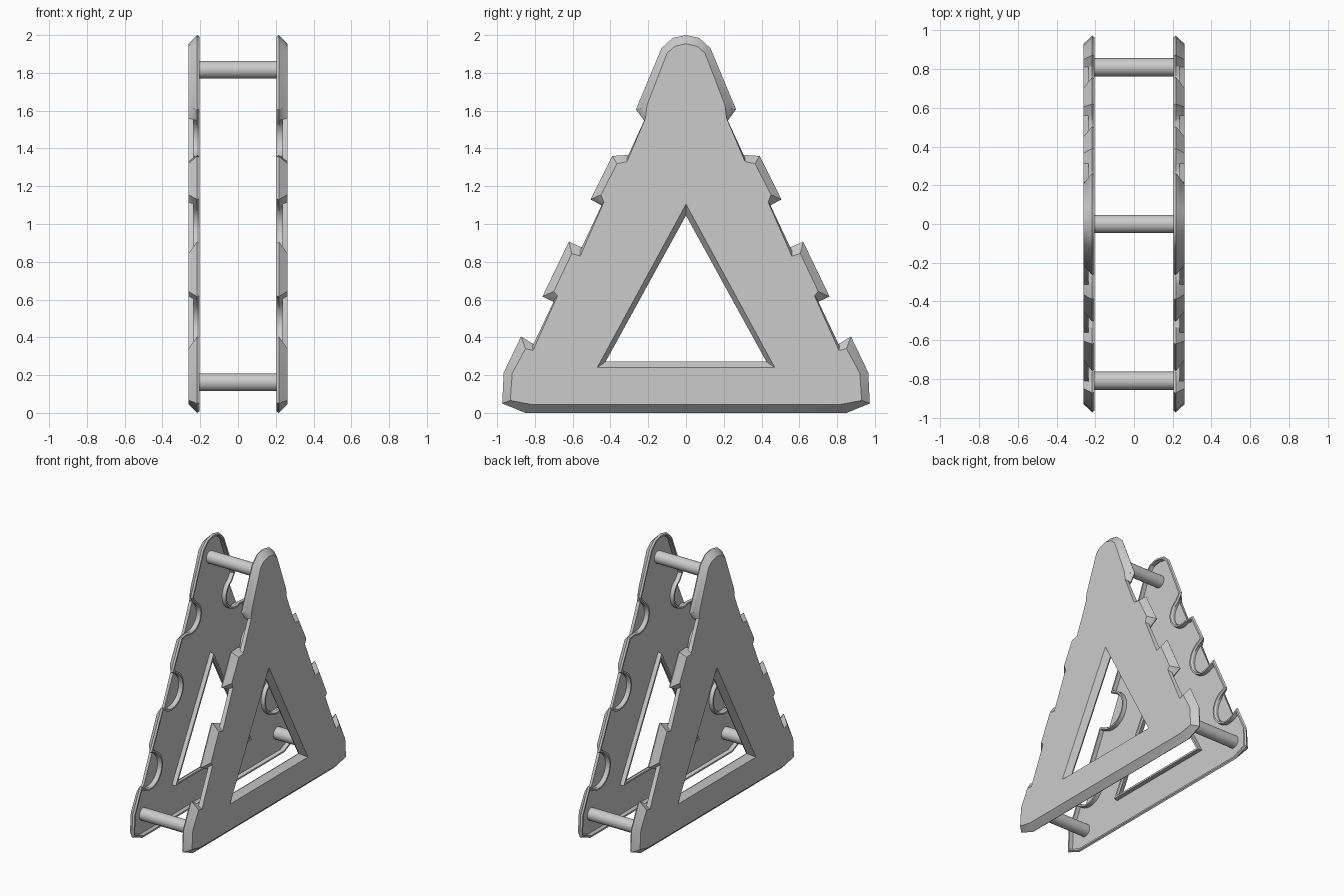
import bpy, bmesh, math
from mathutils import Vector

cube = bpy.data.objects.get("Cube")
if cube:
    bpy.data.objects.remove(cube)

grey = bpy.data.materials.new("light grey")
grey.use_nodes = True
COLOUR = (0.6, 0.6, 0.6, 1)
grey.diffuse_color = COLOUR
grey.node_tree.nodes["Principled BSDF"].inputs["Base Color"].default_value = COLOUR

# Raised edge teeth, from the apex down one side: rim (y, z), outer face (y, z)
TEETH = [
    [(0, 2, 0, 1.955), (.07, 1.985, .06, 1.94), (.13, 1.93, .1, 1.905),
     (.265, 1.607, .206, 1.63), (.222, 1.548, .215, 1.56)],
    [(.312, 1.365, .312, 1.33), (.39, 1.36, .365, 1.32),
     (.505, 1.13, .45, 1.155), (.45, 1.1, .435, 1.115)],
    [(.56, .88, .56, .83), (.62, .907, .605, .844),
     (.76, .616, .7, .643), (.705, .59, .68, .62)],
    [(.815, .368, .81, .33), (.873, .405, .85, .34), (.965, .214, .92, .21),
     (.973, .05, .93, .066), (.85, 0, .82, .045)],
]
FACE, FLOOR, EDGE, LIP = .262, .235, .216, .204
STEPS = 14


def notch(a, b, depth):
    """Points between two teeth: straight (depth 0) or a half circle (depth 1)."""
    mid, half = (a + b) / 2, (a - b) / 2
    inward = Vector((half.y, -half.x))
    if inward.x > 0:
        inward = -inward
    angles = [math.pi * i / STEPS for i in range(1, STEPS)]
    return [mid + half * math.cos(t) + inward * math.sin(t) * depth for t in angles]


def outline(blend, depth, arc_blend=None):
    """Closed outline; blend 0 is the outer face, 1 the widest rim."""
    def at(p, k):
        return Vector(p[2:]).lerp(Vector(p[:2]), k)
    arc_blend = blend if arc_blend is None else arc_blend
    pts = []
    for i, tooth in enumerate(TEETH):
        pts += [at(p, blend) for p in tooth]
        if i + 1 < len(TEETH):
            pts += notch(at(tooth[-1], arc_blend), at(TEETH[i + 1][0], arc_blend), depth)
    return pts + [Vector((-p.x, p.y)) for p in reversed(pts[1:])]


def inset(loop, d):
    """Move a clockwise loop inward by d with mitred corners."""
    out = []
    for i, p in enumerate(loop):
        a = (p - loop[i - 1]).normalized()
        b = (loop[(i + 1) % len(loop)] - p).normalized()
        n1, n2 = Vector((a.y, -a.x)), Vector((b.y, -b.x))
        n = (n1 + n2).normalized()
        out.append(p + n * d / max(n.dot(n1), .45))
    return out


def finish(name, bm):
    mesh = bpy.data.meshes.new(name)
    bm.to_mesh(mesh)
    bm.free()
    mesh.materials.append(grey)
    obj = bpy.data.objects.new(name, mesh)
    bpy.context.collection.objects.link(obj)
    bpy.ops.object.select_all(action='DESELECT')
    obj.select_set(True)
    bpy.context.view_layer.objects.active = obj
    bpy.ops.object.shade_smooth_by_angle(angle=math.radians(28))


def add_rings(bm, side, rings):
    """Bridge (x, loop) rings; return the edges of the first and last."""
    rows = [[bm.verts.new((side * x, p.x, p.y)) for p in loop] for x, loop in rings]
    n = len(rows[0])
    for r, s in zip(rows, rows[1:]):
        for i in range(n):
            j = (i + 1) % n
            bm.faces.new((r[i], r[j], s[j], s[i]))
    return [[bm.edges.get((r[i], r[i - 1])) for i in range(n)] for r in (rows[0], rows[-1])]


def side_plate(name, side):
    bm = bmesh.new()
    slope = (FACE - FLOOR) / (FACE - EDGE)
    rim = outline(1, 1)
    # Bevelled outside, half-round pockets, thin rim and recessed inner floor
    outer = add_rings(bm, side, [
        (FACE, outline(0, 0)), (FLOOR, outline(slope, 0)),
        (FLOOR, outline(slope, 1, 1)), (EDGE, rim),
        (LIP, inset(rim, .008)), (LIP, inset(rim, .02)), (FLOOR, inset(rim, .022))])
    # Flared triangular window with its own rim
    wide = [Vector(p) for p in ((0, 1.105), (.47, .24), (-.47, .24))]
    small = [Vector(p) for p in ((0, 1.045), (.425, .272), (-.425, .272))]
    window = add_rings(bm, side, [
        (FACE, wide), (EDGE, small), (LIP, inset(small, -.006)),
        (LIP, inset(small, -.02)), (FLOOR, inset(small, -.022))])
    for a, b in zip(outer, window):
        bmesh.ops.triangle_fill(bm, edges=a + b, use_beauty=True)
    bmesh.ops.remove_doubles(bm, verts=bm.verts, dist=.0002)
    bmesh.ops.recalc_face_normals(bm, faces=bm.faces)
    finish(name, bm)


def rod(name, y, z):
    bm = bmesh.new()
    bmesh.ops.create_cone(bm, cap_ends=True, segments=24, radius1=.047, radius2=.047,
                          depth=2 * FLOOR + .01)
    for v in bm.verts:
        v.co = Vector((v.co.z, v.co.x + y, v.co.y + z))
    bmesh.ops.recalc_face_normals(bm, faces=bm.faces)
    finish(name, bm)


side_plate("left_plate", 1)
side_plate("right_plate", -1)
rod("top_rod", 0, 1.817)
rod("front_rod", -.81, .162)
rod("back_rod", .81, .162)
